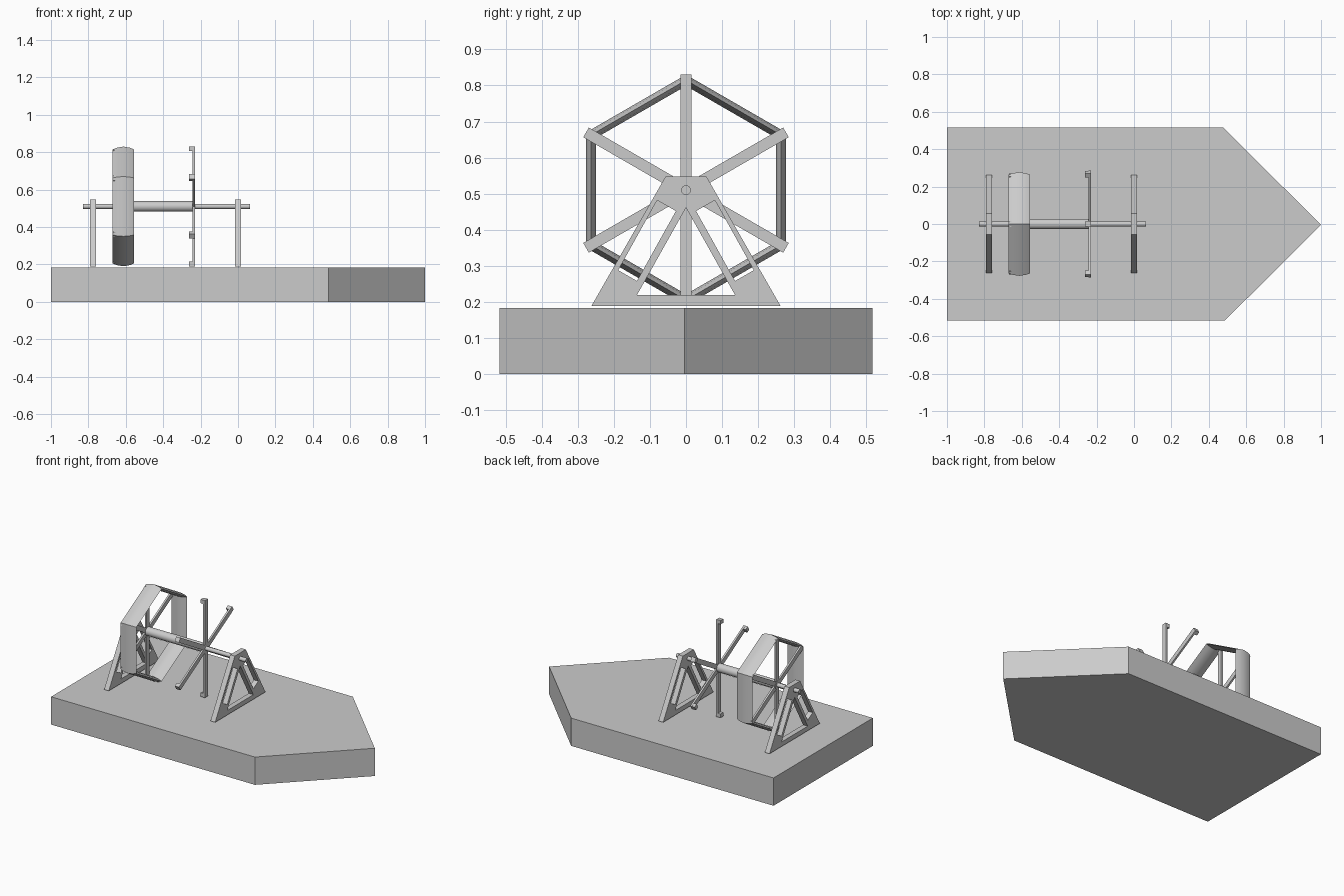
import bpy, bmesh, math
from mathutils import Matrix, Vector

if "Cube" in bpy.data.objects:
    bpy.data.objects.remove(bpy.data.objects["Cube"])

AXLE_Z = 0.51
grey = bpy.data.materials.new("plain grey")
grey.diffuse_color = (0.6, 0.6, 0.6, 1)
grey.use_nodes = True
grey.node_tree.nodes["Principled BSDF"].inputs["Base Color"].default_value = grey.diffuse_color


def finish(name, bm):
    bmesh.ops.recalc_face_normals(bm, faces=bm.faces)
    mesh = bpy.data.meshes.new(name)
    bm.to_mesh(mesh)
    bm.free()
    mesh.materials.append(grey)
    ob = bpy.data.objects.new(name, mesh)
    bpy.context.collection.objects.link(ob)
    return ob


def prism(bm, points, direction):
    """Extrude a closed outline of 3D points along a direction."""
    face = bm.faces.new([bm.verts.new(p) for p in points])
    ext = bmesh.ops.extrude_face_region(bm, geom=[face])
    moved = [g for g in ext["geom"] if isinstance(g, bmesh.types.BMVert)]
    bmesh.ops.translate(bm, verts=moved, vec=Vector(direction))


def rod(name, x0, x1, radius):
    bm = bmesh.new()
    pose = Matrix.Translation(((x0 + x1) / 2, 0, AXLE_Z)) @ Matrix.Rotation(math.pi / 2, 4, 'Y')
    bmesh.ops.create_cone(bm, cap_ends=True, segments=32, radius1=radius,
                          radius2=radius, depth=x1 - x0, matrix=pose)
    ob = finish(name, bm)
    for p in ob.data.polygons:
        p.use_smooth = len(p.vertices) == 4
    return ob


def turned(x, along, across, angle):
    """Point at a radius and sideways offset, turned about the axle."""
    c, s = math.cos(angle), math.sin(angle)
    return (x, along * c - across * s, AXLE_Z + along * s + across * c)


def block(bm, x0, x1, r0, r1, half, angle):
    prism(bm, [turned(x0, r, w, angle) for r, w in
               ((r0, -half), (r1, -half), (r1, half), (r0, half))], (x1 - x0, 0, 0))


# Pointed base slab
bm = bmesh.new()
prism(bm, [(-1, -0.517, 0), (0.485, -0.517, 0), (1, -0.004, 0), (0.475, 0.517, 0),
           (-1, 0.517, 0)], (0, 0, 0.183))
finish("base", bm)

# A-frame stands, cut by a middle triangle and two slanted slots
slot = [(-0.080, 0.482), (-0.028, 0.452), (-0.136, 0.258), (-0.188, 0.288)]
holes = [[(0, 0.461), (0.136, 0.219), (-0.136, 0.219)], slot,
         [(-y, z) for y, z in slot]]
frame = [(-0.262, 0.189), (0.262, 0.189), (0.057, 0.547), (-0.057, 0.547)]
for name, xc in (("rear_stand", -0.775), ("front_stand", 0.0)):
    bm = bmesh.new()
    prism(bm, [(xc - 0.017, y, z) for y, z in frame], (0.034, 0, 0))
    stand = finish(name, bm)
    bm = bmesh.new()
    for hole in holes:
        prism(bm, [(xc - 0.05, y, z) for y, z in hole], (0.1, 0, 0))
    cutter = finish(name + "_cutter", bm)
    cutter.hide_render = True
    cutter.hide_set(True)
    mod = stand.modifiers.new("openings", 'BOOLEAN')
    mod.operation, mod.solver, mod.object = 'DIFFERENCE', 'EXACT', cutter

# Axle and thicker sleeve
rod("axle", -0.83, 0.065, 0.0135)
rod("sleeve", -0.67, -0.235, 0.028)

# Two six-arm spiders; end lugs face each other
angles = [math.radians(30 + 60 * i) for i in range(6)]
for name, x0, x1, reach in (("wheel_spokes", -0.668, -0.656, 0.302),
                            ("open_spokes", -0.243, -0.231, 0.32)):
    bm = bmesh.new()
    for a in angles:
        block(bm, x0, x1, 0.0, reach, 0.0155, a)
    finish(name, bm)
bm = bmesh.new()
for a in angles:
    block(bm, -0.262, -0.231, 0.295, 0.32, 0.0145, a)
finish("spoke_lugs", bm)

# Six lens-section paddles forming the hexagonal rim
lens = [(-1, 0.264), (-0.6, 0.272), (0, 0.277), (0.6, 0.272), (1, 0.264),
        (0.6, 0.255), (0, 0.250), (-0.6, 0.255)]
bm = bmesh.new()
k = math.tan(math.pi / 6)
for i in range(6):
    a = math.radians(60 * i)
    ends = [[bm.verts.new(turned(-0.613 + 0.057 * t, r, side * r * k, a)) for t, r in lens]
            for side in (-1, 1)]
    bm.faces.new(ends[0])
    bm.faces.new(ends[1])
    for j in range(len(lens)):
        n = (j + 1) % len(lens)
        bm.faces.new((ends[0][j], ends[0][n], ends[1][n], ends[1][j]))
rim = finish("wheel_paddles", bm)
for p in rim.data.polygons:
    p.use_smooth = len(p.vertices) == 4

# Smooth shading with sharp corners kept
for name in ("axle", "sleeve", "wheel_paddles"):
    mesh = bpy.data.objects[name].data
    mesh.set_sharp_from_angle(angle=math.radians(25))
